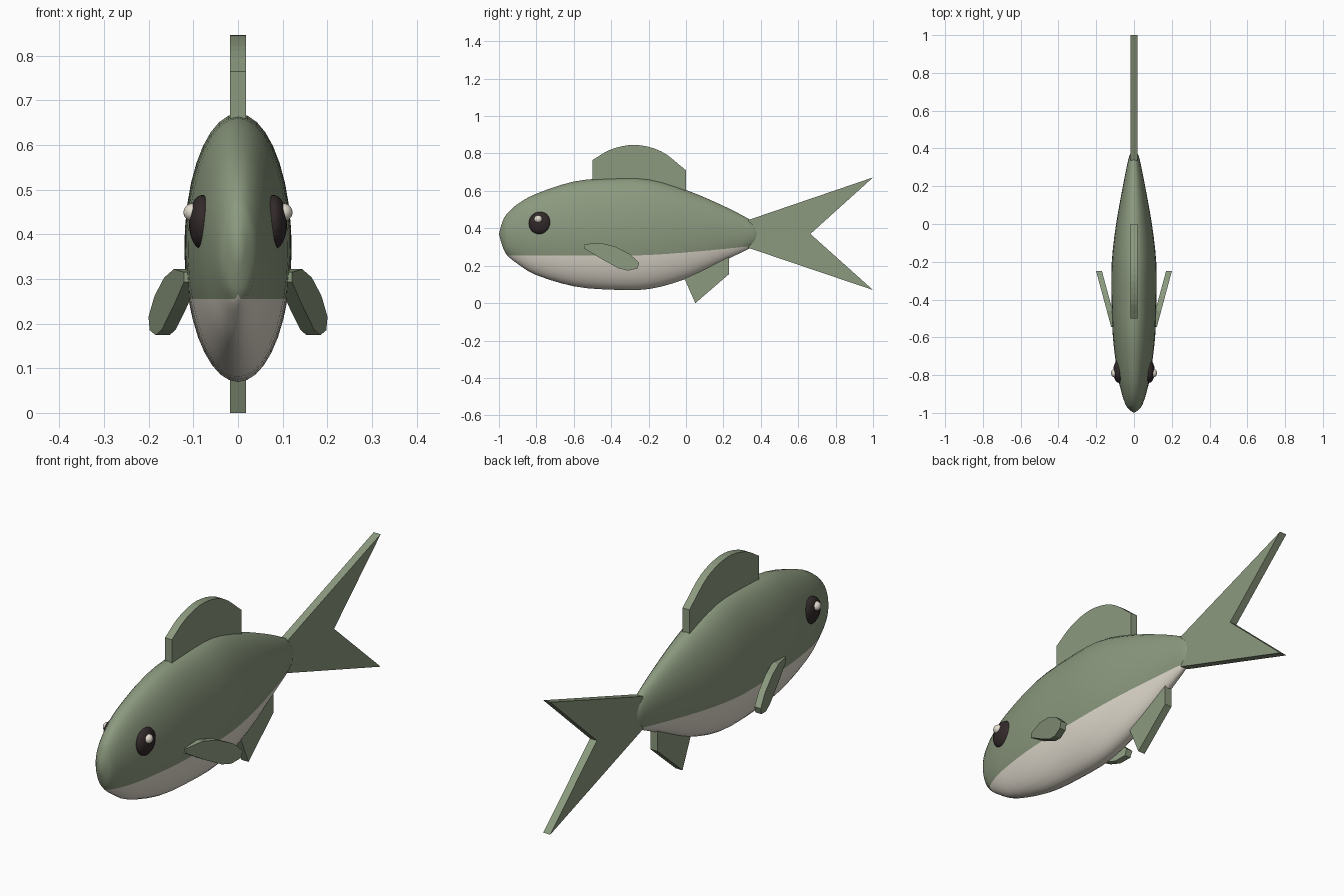
import bpy, bmesh, math
from mathutils import Vector, Matrix

if "Cube" in bpy.data.objects:
    bpy.data.objects.remove(bpy.data.objects["Cube"])


def material(name, rgb):
    m = bpy.data.materials.new(name)
    m.diffuse_color = (*rgb, 1)
    m.use_nodes = True
    m.node_tree.nodes["Principled BSDF"].inputs["Base Color"].default_value = m.diffuse_color
    return m


GREEN = material("sage green", (0.26, 0.32, 0.21))
CREAM = material("belly cream", (0.76, 0.71, 0.62))
DARK = material("eye dark", (0.032, 0.022, 0.023))


def finish(name, bm, mats, smooth=None):
    bmesh.ops.recalc_face_normals(bm, faces=bm.faces)
    me = bpy.data.meshes.new(name)
    bm.to_mesh(me)
    bm.free()
    ob = bpy.data.objects.new(name, me)
    bpy.context.collection.objects.link(ob)
    for m in mats:
        me.materials.append(m)
    if smooth:
        bpy.ops.object.select_all(action='DESELECT')
        ob.select_set(True)
        bpy.context.view_layer.objects.active = ob
        bpy.ops.object.shade_smooth_by_angle(angle=math.radians(smooth))
    return ob


def spline(points, steps):
    """Catmull-Rom curve through the points."""
    p = [Vector(q) for q in points]
    p = [2 * p[0] - p[1]] + p + [2 * p[-1] - p[-2]]
    out = []
    for i in range(1, len(p) - 2):
        a, b, c, d = p[i - 1:i + 3]
        for k in range(steps):
            t = k / steps
            out.append(0.5 * (2 * b + (c - a) * t + (2 * a - 5 * b + 4 * c - d) * t * t
                              + (3 * b - a - 3 * c + d) * t ** 3))
    return out + [p[-2]]


def slab(name, outline, x0, x1, slope=0.0):
    """Flat plate from a (y, z) outline; slope leans it outward along y."""
    bm = bmesh.new()
    rings = [[bm.verts.new((x + slope * y, y, z)) for y, z in outline] for x in (x0, x1)]
    n = len(outline)
    for r in rings:
        bm.faces.new(r)
    for i in range(n):
        j = (i + 1) % n
        bm.faces.new((rings[0][i], rings[0][j], rings[1][j], rings[1][i]))
    return finish(name, bm, [GREEN])


def ball(name, centre, radii, mat):
    bm = bmesh.new()
    bmesh.ops.create_uvsphere(bm, u_segments=24, v_segments=16, radius=1,
                              matrix=Matrix.Translation(centre) @ Matrix.Diagonal((*radii, 1)))
    return finish(name, bm, [mat], 60)


# Body: elliptical rings (y, top z, bottom z), with a seam where the belly starts
STATIONS = [(-0.99, 0.41, 0.33), (-0.975, 0.45, 0.288), (-0.955, 0.48, 0.254),
            (-0.9, 0.53, 0.21), (-0.8, 0.585, 0.15), (-0.6, 0.65, 0.09),
            (-0.4, 0.668, 0.072), (-0.2, 0.664, 0.075), (0, 0.605, 0.13),
            (0.2, 0.52, 0.225), (0.34, 0.447, 0.293), (0.38, 0.41, 0.33)]


def belly_line(y):
    return 0.255 + 0.05 * max(0, (y + 0.25) / 0.6) ** 1.3


LOW, UP = 14, 22
bm = bmesh.new()
rings = []
for y, top, bottom in spline(STATIONS, 3):
    mid, h = (top + bottom) / 2, (top - bottom) / 2
    a = math.asin(max(-1, min(0, (belly_line(y) - mid) / h)))
    angles = [a + (math.pi - 2 * a) * k / UP for k in range(UP)]
    angles += [math.pi - a + (math.pi + 2 * a) * k / LOW for k in range(LOW)]
    rings.append([bm.verts.new((0.4 * h * math.cos(t), y, mid + h * math.sin(t))) for t in angles])
n = LOW + UP
for r, s in zip(rings, rings[1:]):
    for i in range(n):
        j = (i + 1) % n
        bm.faces.new((r[i], r[j], s[j], s[i])).material_index = int(i >= UP)
for r, y in ((rings[0], -1.0), (rings[-1], 0.397)):
    tip = bm.verts.new((0, y, 0.37))
    for i in range(n):
        bm.faces.new((r[i], r[(i + 1) % n], tip))
bmesh.ops.remove_doubles(bm, verts=bm.verts, dist=0.0002)
finish("body", bm, [GREEN, CREAM], 50)

# Centre-line fins
T = 0.0175
arch = spline([(-0.5, 0.765), (-0.4, 0.822), (-0.27, 0.846), (-0.13, 0.81), (0, 0.71)], 4)
slab("dorsal_fin", [(-0.5, 0.63)] + [tuple(p) for p in arch] + [(0, 0.57), (-0.25, 0.6)], -T, T)
slab("belly_fin", [(-0.03, 0.18), (0.05, 0.0), (0.23, 0.155), (0.23, 0.27), (0.1, 0.25)], -T, T)
slab("tail_fin", [(0.335, 0.445), (1.0, 0.672), (0.665, 0.37), (1.0, 0.07), (0.335, 0.295)], -T, T)

# Side fins, eyes and eye glints on both sides
PADDLE = [(-0.545, 0.315), (-0.46, 0.322), (-0.38, 0.303), (-0.3, 0.262), (-0.25, 0.215),
          (-0.26, 0.185), (-0.31, 0.174), (-0.36, 0.186), (-0.45, 0.235), (-0.545, 0.293)]
for side, s in (("left", -1), ("right", 1)):
    slab(side + "_side_fin", PADDLE, s * 0.237, s * 0.268, s * 0.27)
    ball(side + "_eye", (s * 0.08, -0.78, 0.427), (0.03, 0.061, 0.061), DARK)
    ball(side + "_eye_glint", (s * 0.102, -0.79, 0.449), (0.02, 0.022, 0.02), CREAM)
